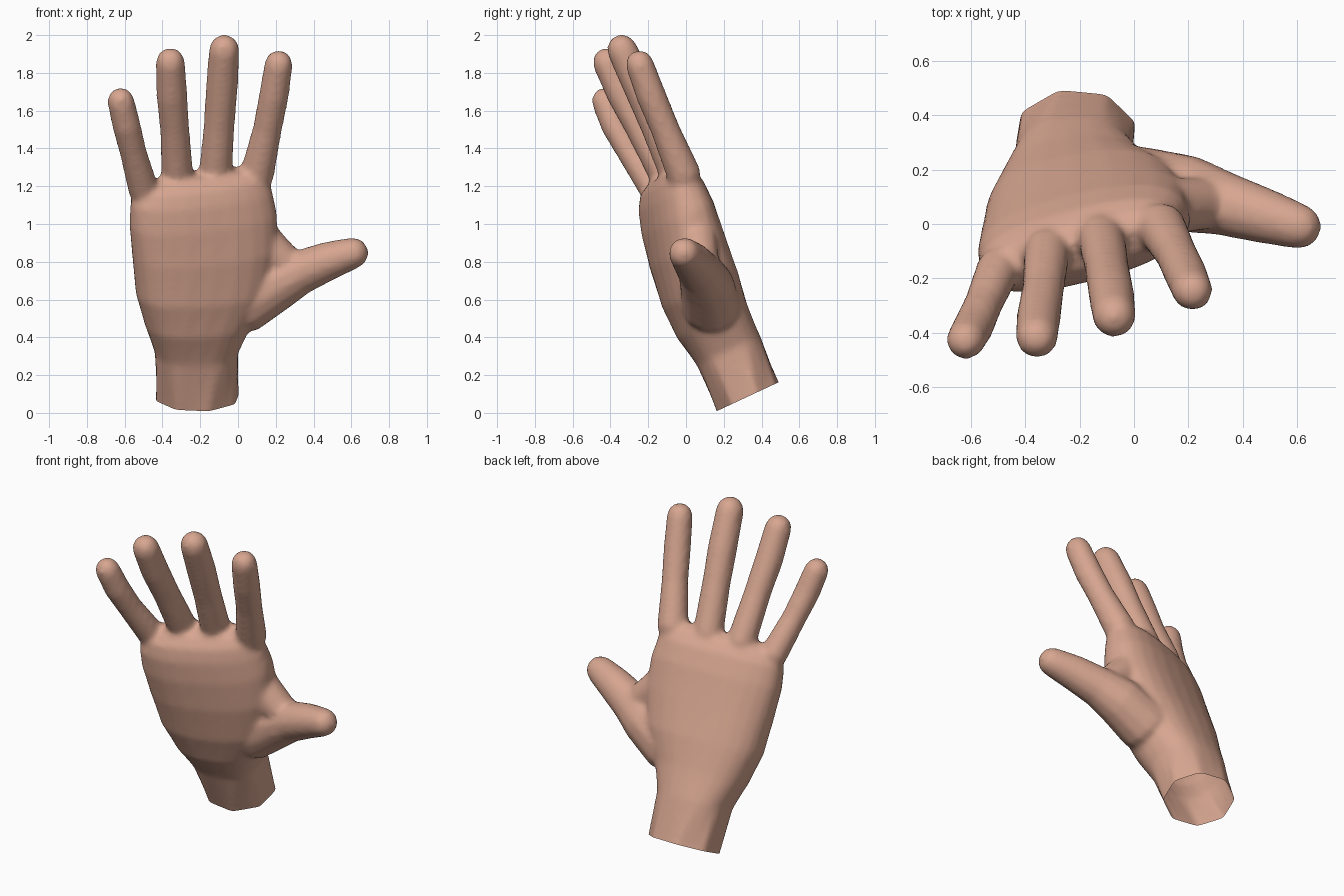
import bpy, bmesh, math
from mathutils import Vector

if "Cube" in bpy.data.objects:
    bpy.data.objects.remove(bpy.data.objects["Cube"])

TILT = math.radians(25)


def loft(bm, rings):
    """Skin a closed tube through equal-sized rings of points."""
    loops = [[bm.verts.new(p) for p in ring] for ring in rings]
    n = len(loops[0])
    for a, b in zip(loops, loops[1:]):
        for i in range(n):
            j = (i + 1) % n
            bm.faces.new((a[i], a[j], b[j], b[i]))
    bm.faces.new(loops[0][::-1])
    bm.faces.new(loops[-1])


def palm_ring(cx, cy, cz, hw, hd, roll, octagon=False, n=24, power=0.8):
    """Tilted section, rounded or eight-sided; roll swings the little finger side forward."""
    r = math.radians(roll)
    back = Vector((0, math.cos(TILT), math.sin(TILT)))
    side = Vector((1, 0, 0))
    u = side * math.cos(r) + back * math.sin(r)
    v = back * math.cos(r) - side * math.sin(r)
    pts = []
    for i in range(n):
        a = math.tau * i / n
        c, s = math.cos(a), math.sin(a)
        if octagon:
            k = math.cos(math.pi / 8) / math.cos((a - math.radians(15)) % (math.pi / 4) - math.pi / 8)
            x, y = c * k * hw, s * k * hd
        else:
            x = math.copysign(abs(c) ** power, c) * hw
            y = math.copysign(abs(s) ** power, s) * hd
        pts.append(Vector((cx, cy, cz)) + u * x + v * y)
    return pts


def digit(bm, path, n=12):
    """Round tube along (x, y, z, radius) points with a domed tip."""
    pts = [Vector(p[:3]) for p in path]
    rad = [p[3] for p in path]
    pts.insert(0, pts[0] - (pts[1] - pts[0]) * 0.4 + Vector((0, -0.02, 0)))
    rad.insert(0, rad[0] * 0.75)
    end = (pts[-1] - pts[-2]).normalized()
    tip, tip_r = pts[-1], rad[-1]
    for deg in (30, 55, 78):
        a = math.radians(deg)
        pts.append(tip + end * tip_r * math.sin(a))
        rad.append(tip_r * math.cos(a))
    rings = []
    for i, p in enumerate(pts):
        d = (pts[min(i + 1, len(pts) - 1)] - pts[max(i - 1, 0)]).normalized()
        u = Vector((0, 1, 0.3)).cross(d).normalized()
        v = d.cross(u)
        rings.append([p + (u * math.cos(math.tau * k / n) + v * math.sin(math.tau * k / n)) * rad[i]
                      for k in range(n)])
    loft(bm, rings)


bm = bmesh.new()

# Wrist and palm
loft(bm, [palm_ring(*s) for s in (
    (-0.215, 0.393, -0.06, 0.23, 0.19, 0, True),
    (-0.215, 0.325, 0.09, 0.23, 0.19, 0, True),
    (-0.22, 0.225, 0.33, 0.222, 0.185, 3),
    (-0.21, 0.14, 0.48, 0.285, 0.2, 8),
    (-0.185, 0.075, 0.65, 0.36, 0.207, 11),
    (-0.175, 0.005, 0.86, 0.392, 0.193, 13),
    (-0.185, -0.045, 1.03, 0.4, 0.175, 15),
    (-0.195, -0.08, 1.15, 0.385, 0.15, 16),
    (-0.19, -0.1, 1.22, 0.35, 0.115, 16),
    (-0.15, -0.1, 1.265, 0.27, 0.06, 16))])

# Four fingers: index, middle, ring, little
for path in (
    ((0.10, -0.01, 1.26, 0.092), (0.155, -0.11, 1.5, 0.078), (0.19, -0.185, 1.68, 0.08), (0.215, -0.245, 1.845, 0.076)),
    ((-0.12, -0.05, 1.26, 0.09), (-0.1, -0.16, 1.52, 0.083), (-0.085, -0.25, 1.73, 0.086), (-0.073, -0.338, 1.922, 0.082)),
    ((-0.32, -0.1, 1.24, 0.087), (-0.335, -0.24, 1.5, 0.079), (-0.35, -0.335, 1.68, 0.083), (-0.358, -0.417, 1.855, 0.079)),
    ((-0.5, -0.165, 1.18, 0.082), (-0.555, -0.295, 1.38, 0.072), (-0.59, -0.375, 1.52, 0.076), (-0.62, -0.428, 1.65, 0.073)),
):
    digit(bm, path)

# Thumb and the web of skin between it and the index finger
digit(bm, ((0.02, 0.13, 0.57, 0.16), (0.2, 0.11, 0.68, 0.145), (0.33, 0.075, 0.745, 0.12),
           (0.48, 0.03, 0.805, 0.104), (0.605, -0.008, 0.845, 0.086)))
digit(bm, ((0.09, 0.06, 0.97, 0.1), (0.15, 0.065, 0.89, 0.105), (0.24, 0.075, 0.8, 0.1)))

bmesh.ops.recalc_face_normals(bm, faces=bm.faces)
mesh = bpy.data.meshes.new("hand")
bm.to_mesh(mesh)
bm.free()
hand = bpy.data.objects.new("hand", mesh)
bpy.context.collection.objects.link(hand)

# Fuse the parts into one soft skin
fuse = hand.modifiers.new("fuse", 'REMESH')
fuse.mode = 'VOXEL'
fuse.voxel_size = 0.016
soften = hand.modifiers.new("soften", 'SMOOTH')
soften.factor = 0.5
soften.iterations = 9
graph = bpy.context.evaluated_depsgraph_get()
skin_mesh = bpy.data.meshes.new_from_object(hand.evaluated_get(graph))
hand.modifiers.clear()
hand.data = skin_mesh

# Cut the wrist square to the forearm and leave it open
bm = bmesh.new()
bm.from_mesh(skin_mesh)
bmesh.ops.bisect_plane(bm, geom=bm.verts[:] + bm.edges[:] + bm.faces[:],
                       plane_co=(-0.215, 0.325, 0.085),
                       plane_no=(0, -math.sin(TILT), math.cos(TILT)), clear_inner=True)
bm.to_mesh(skin_mesh)
bm.free()

skin = bpy.data.materials.new("skin")
skin.diffuse_color = (0.68, 0.38, 0.28, 1)
skin.use_nodes = True
skin.node_tree.nodes["Principled BSDF"].inputs["Base Color"].default_value = skin.diffuse_color
skin_mesh.materials.clear()
skin_mesh.materials.append(skin)

bpy.context.view_layer.objects.active = hand
hand.select_set(True)
bpy.ops.object.shade_smooth_by_angle(angle=math.radians(40))
